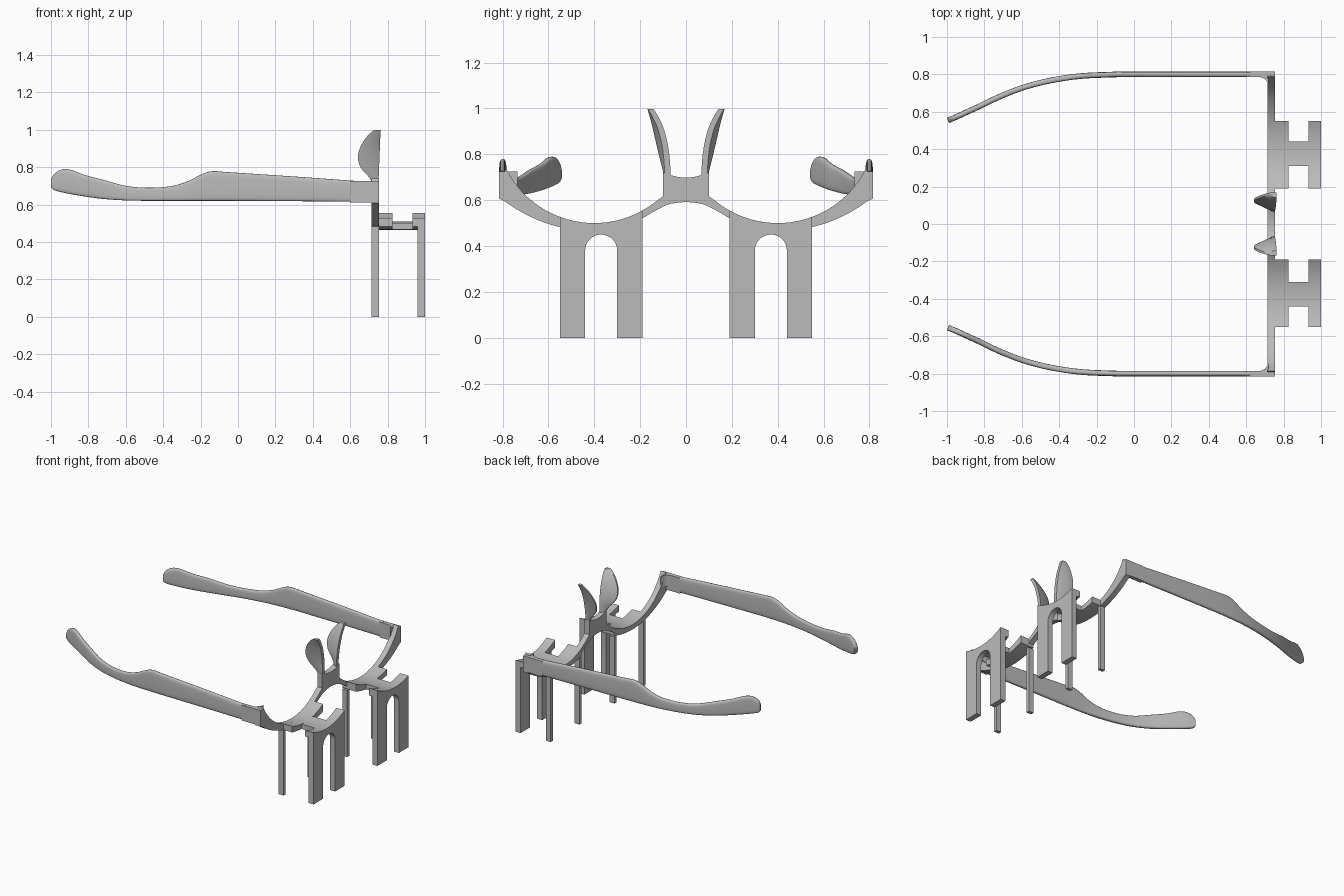
import bpy, bmesh, math
from mathutils import Vector

default_cube = bpy.data.objects.get("Cube")
if default_cube:
    bpy.data.objects.remove(default_cube, do_unlink=True)

material = bpy.data.materials.new("matte grey")
material.use_nodes = True
grey = (0.5, 0.5, 0.5, 1)
material.diffuse_color = grey
material.node_tree.nodes["Principled BSDF"].inputs["Base Color"].default_value = grey


def finish(name, bm, mirrored=True, smooth=None):
    """Turn a bmesh into a named object, optionally mirrored across y."""
    bmesh.ops.recalc_face_normals(bm, faces=bm.faces)
    mesh = bpy.data.meshes.new(name)
    bm.to_mesh(mesh)
    bm.free()
    mesh.materials.append(material)
    obj = bpy.data.objects.new(name, mesh)
    bpy.context.collection.objects.link(obj)
    if mirrored:
        mirror = obj.modifiers.new("Mirror", 'MIRROR')
        mirror.use_axis = (False, True, False)
        mirror.use_mirror_merge = False
    if smooth:
        bpy.ops.object.select_all(action='DESELECT')
        obj.select_set(True)
        bpy.context.view_layer.objects.active = obj
        bpy.ops.object.shade_smooth_by_angle(angle=math.radians(smooth))
    return obj


def extrude(name, outline, x_back, x_front, mirrored=True):
    """Extrude a (y, z) outline along x."""
    bm = bmesh.new()
    face = bm.faces.new([bm.verts.new((x_back, y, z)) for y, z in outline])
    moved = bmesh.ops.extrude_face_region(bm, geom=[face])["geom"]
    verts = [v for v in moved if isinstance(v, bmesh.types.BMVert)]
    bmesh.ops.translate(bm, verts=verts, vec=(x_front - x_back, 0, 0))
    return finish(name, bm, mirrored, smooth=30)


def loft(name, rings, smooth):
    """Skin a row of equal rings and cap both ends."""
    bm = bmesh.new()
    rows = [[bm.verts.new(p) for p in ring] for ring in rings]
    n = len(rows[0])
    for a, b in zip(rows, rows[1:]):
        for i in range(n):
            j = (i + 1) % n
            bm.faces.new((a[i], a[j], b[j], b[i]))
    bm.faces.new(rows[0])
    bm.faces.new(rows[-1])
    return finish(name, bm, True, smooth)


def spline(points, steps):
    """Catmull-Rom curve through points of any dimension."""
    pts = [Vector(p) for p in points]
    pts = [pts[0]] + pts + [pts[-1]]
    result = []
    for a, b, c, d in zip(pts, pts[1:], pts[2:], pts[3:]):
        for s in range(steps):
            t = s / steps
            result.append(b + ((c - a) * t + (2*a - 5*b + 4*c - d) * t**2
                               + (3*b - a - 3*c + d) * t**3) / 2)
    return result + [pts[-1]]


def span(start, end, count):
    return [start + (end - start) * i / count for i in range(count + 1)]


def rim_top(y):
    return 0.93 - math.sqrt(0.43**2 - (y - 0.4)**2)


def rim_bottom(y):
    return 1.115 - math.sqrt(0.65**2 - (y - 0.4)**2)


def arc_band(y0, y1):
    top = [(y, rim_top(y)) for y in span(y0, y1, 16)]
    return top + [(y, rim_bottom(y)) for y in span(y1, y0, 16)]


# Front frame: two rims and the nose bridge in one outline
BACK, FRONT = 0.715, 0.755
half = [(y, 0.72 - 0.022 * math.cos(y * 15.7)) for y in span(0, 0.1, 6)]
half += [(0.1, 0.617)] + [(y, rim_top(y)) for y in span(0.13, 0.785, 28)]
half += [(0.79, 0.725), (0.815, 0.725), (0.815, 0.607)]
half += [(y, rim_bottom(y)) for y in span(0.79, 0.28, 20)]
half += [tuple(p) for p in spline([(0.2, 0.515), (0.1, 0.572), (0.05, 0.587), (0, 0.592)], 4)]
# drop the two points on the centre line when reflecting
extrude("front_frame", half + [(-y, z) for y, z in reversed(half[1:-1])], BACK, FRONT, False)

# Clip rails hugging the rims, joined by a short bridge
INNER, OUTER = 0.19, 0.55
extrude("rear_clip_rail", arc_band(INNER, OUTER), BACK, 0.825)
extrude("clip_bridge", arc_band(0.31, 0.44), 0.82, 0.94)
extrude("front_clip_rail", arc_band(INNER, OUTER), 0.932, 0.965)

# Front stand plate with an arched opening
plate = [(y, rim_top(y)) for y in span(INNER, OUTER, 16)]
plate += [(OUTER, 0), (0.44, 0)]
plate += [(0.37 + 0.07 * math.cos(a), 0.38 + 0.07 * math.sin(a)) for a in span(0, math.pi, 16)]
plate += [(0.3, 0), (INNER, 0)]
extrude("arched_stand_plate", plate, 0.96, 1)

# Thin rear posts
for name, y in (("inner_rear_post", INNER), ("outer_rear_post", OUTER - 0.025)):
    extrude(name, [(y, 0), (y + 0.025, 0), (y + 0.025, 0.49), (y, 0.49)], BACK, FRONT)

# Hinge block and its inner corner fillet
extrude("hinge_block", [(0.785, 0.612), (0.815, 0.612), (0.815, 0.725), (0.785, 0.725)], 0.6, FRONT)
fillet = [(0.72, 0.79), (0.67, 0.79), (0.68, 0.783), (0.7, 0.775), (0.712, 0.76), (0.72, 0.735)]
loft("corner_fillet", [[(x, y, z) for x, y in fillet] for z in (0.64, 0.725)], 30)

# Temple arms: x, centre y, bottom z, top z
arm = [(0.62, 0.8, 0.615, 0.727), (0.3, 0.8, 0.618, 0.75), (-0.05, 0.8, 0.62, 0.773),
       (-0.14, 0.798, 0.62, 0.778), (-0.2, 0.796, 0.62, 0.759), (-0.27, 0.792, 0.62, 0.724),
       (-0.36, 0.782, 0.62, 0.698), (-0.48, 0.76, 0.62, 0.69), (-0.6, 0.727, 0.622, 0.7),
       (-0.72, 0.68, 0.63, 0.732), (-0.82, 0.632, 0.643, 0.758), (-0.89, 0.6, 0.655, 0.785),
       (-0.94, 0.577, 0.665, 0.788), (-0.98, 0.56, 0.676, 0.765), (-0.995, 0.554, 0.69, 0.735)]
path = spline(arm, 4)
rings = []
for i, (x, y, low, high) in enumerate(path):
    step = path[min(i + 1, len(path) - 1)] - path[max(i - 1, 0)]
    side = Vector((-step[1], step[0], 0)).normalized() * 0.015
    ring = []
    for k in range(20):
        a = math.tau * k / 20
        c, s = math.cos(a), math.sin(a)
        across = math.copysign(abs(c)**0.5, c)
        up = math.copysign(abs(s)**0.5, s)
        ring.append(Vector((x, y, (low + high) / 2 + up * (high - low) / 2)) + side * across)
    rings.append(ring)
loft("temple_arm", rings, 50)

# Nose pads: z, rear x, inner y, rear y
pad = [(0.69, 0.725, 0.066, 0.092), (0.74, 0.705, 0.068, 0.104), (0.8, 0.655, 0.073, 0.119),
       (0.86, 0.641, 0.083, 0.133), (0.92, 0.66, 0.1, 0.147), (0.97, 0.695, 0.124, 0.16),
       (0.998, 0.728, 0.142, 0.168)]
rings = []
for z, rear, inner, outer in spline(pad, 4):
    front = 0.75 + (z - 0.69) * 0.04
    mid = (rear + front) / 2
    rings.append([(front, inner, z), (front, inner + 0.026, z), (mid, outer, z),
                  (rear, outer, z), (rear, outer - 0.012, z), (mid, (inner + outer) / 2 - 0.012, z)])
loft("nose_pad", rings, 45)
